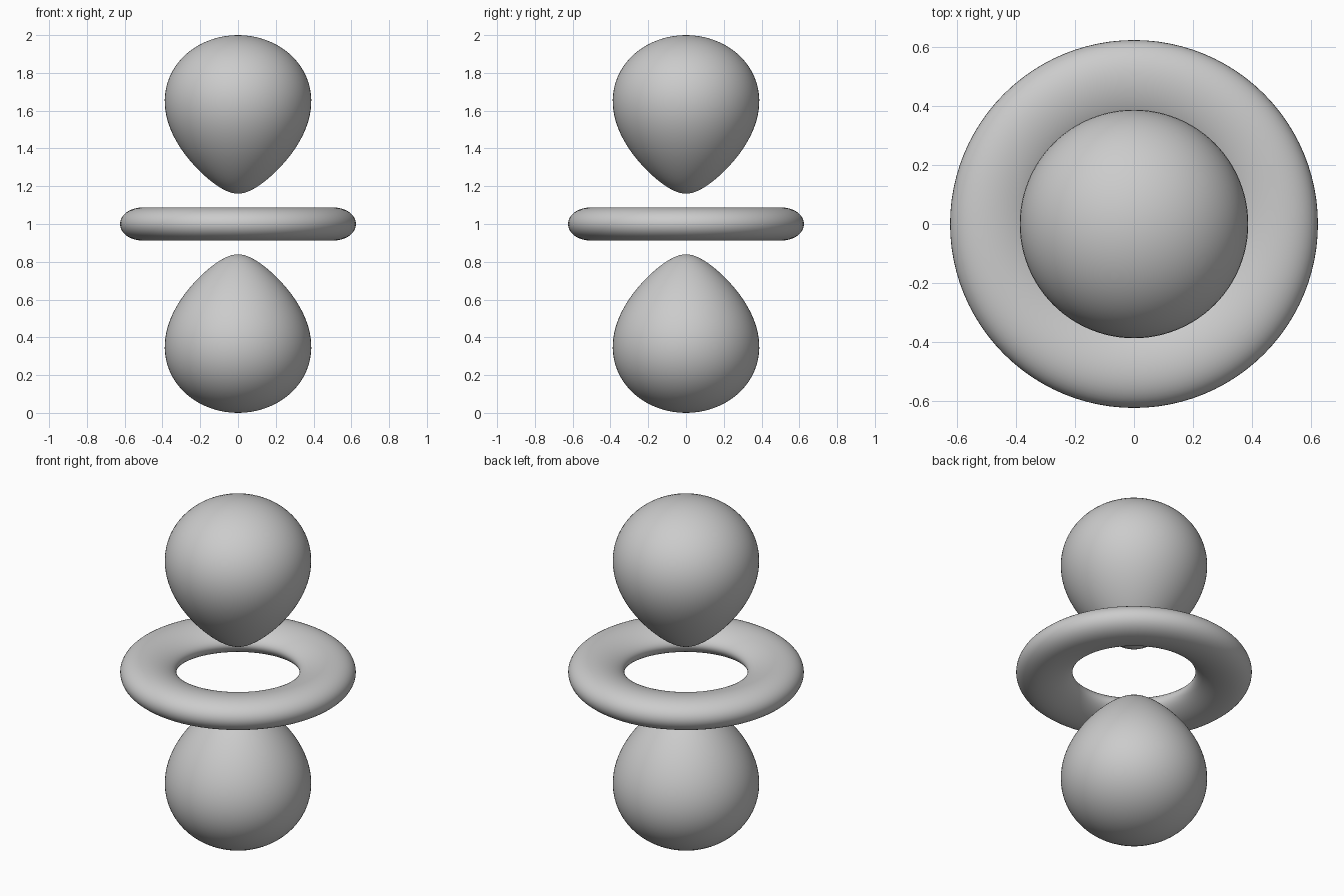
import bpy, bmesh, math

cube = bpy.data.objects.get("Cube")
if cube:
    bpy.data.objects.remove(cube, do_unlink=True)

grey = bpy.data.materials.new("neutral grey")
grey.use_nodes = True
color = (0.6, 0.6, 0.6, 1)
grey.diffuse_color = color
grey.node_tree.nodes["Principled BSDF"].inputs["Base Color"].default_value = color

# Surface of constant density: |3 cos^2 - 1| * r^2 * exp(-r / decay) = level
NEAR, FAR = 0.161, 1.0
decay = (FAR - NEAR) / (2 * math.log(FAR / NEAR))


def radial(r):
    return r * r * math.exp(-r / decay)


level = 2 * radial(FAR)


def crossing(inside, outside):
    """Radius where the ring surface meets the equator."""
    for _ in range(50):
        mid = (inside + outside) / 2
        if radial(mid) > level:
            inside = mid
        else:
            outside = mid
    return inside


def profile(start, end, sign, steps):
    """Points (rho, z) from start radius to end radius, denser at both tips."""
    points = []
    for i in range(steps + 1):
        r = start + (end - start) * (1 - math.cos(math.pi * i / steps)) / 2
        cos2 = (1 + sign * level / radial(r)) / 3
        cos2 = min(1, max(0, cos2))
        if i in (0, steps):
            cos2 = 1 if sign > 0 else 0
        points.append((r * math.sqrt(1 - cos2), r * math.sqrt(cos2)))
    return points


def lathe(name, points, closed=False, segments=96):
    """Spin a profile around the vertical axis."""
    bm = bmesh.new()
    verts = [bm.verts.new((x, 0, z)) for x, z in points]
    pairs = list(zip(verts, verts[1:]))
    if closed:
        pairs.append((verts[-1], verts[0]))
    edges = [bm.edges.new(p) for p in pairs]
    bmesh.ops.spin(bm, geom=verts + edges, cent=(0, 0, 0), axis=(0, 0, 1),
                   angle=math.tau, steps=segments, use_duplicate=False)
    bmesh.ops.remove_doubles(bm, verts=bm.verts, dist=0.0001)
    bmesh.ops.recalc_face_normals(bm, faces=bm.faces)
    for face in bm.faces:
        face.smooth = True
    mesh = bpy.data.meshes.new(name)
    bm.to_mesh(mesh)
    bm.free()
    mesh.materials.append(grey)
    obj = bpy.data.objects.new(name, mesh)
    bpy.context.collection.objects.link(obj)
    return obj


# Teardrop lobes, mirrored about the middle height
lobe = profile(NEAR, FAR, 1, 48)
for name, side in (("upper_lobe", 1), ("lower_lobe", -1)):
    lathe(name, [(x, 1 + side * z) for x, z in lobe])

# Flattened ring around the middle
peak = 2 * decay
half = profile(crossing(peak, NEAR), crossing(peak, FAR), -1, 24)
ring = [(x, 1 + z) for x, z in half] + [(x, 1 - z) for x, z in half[-2:0:-1]]
lathe("middle_ring", ring, closed=True)
